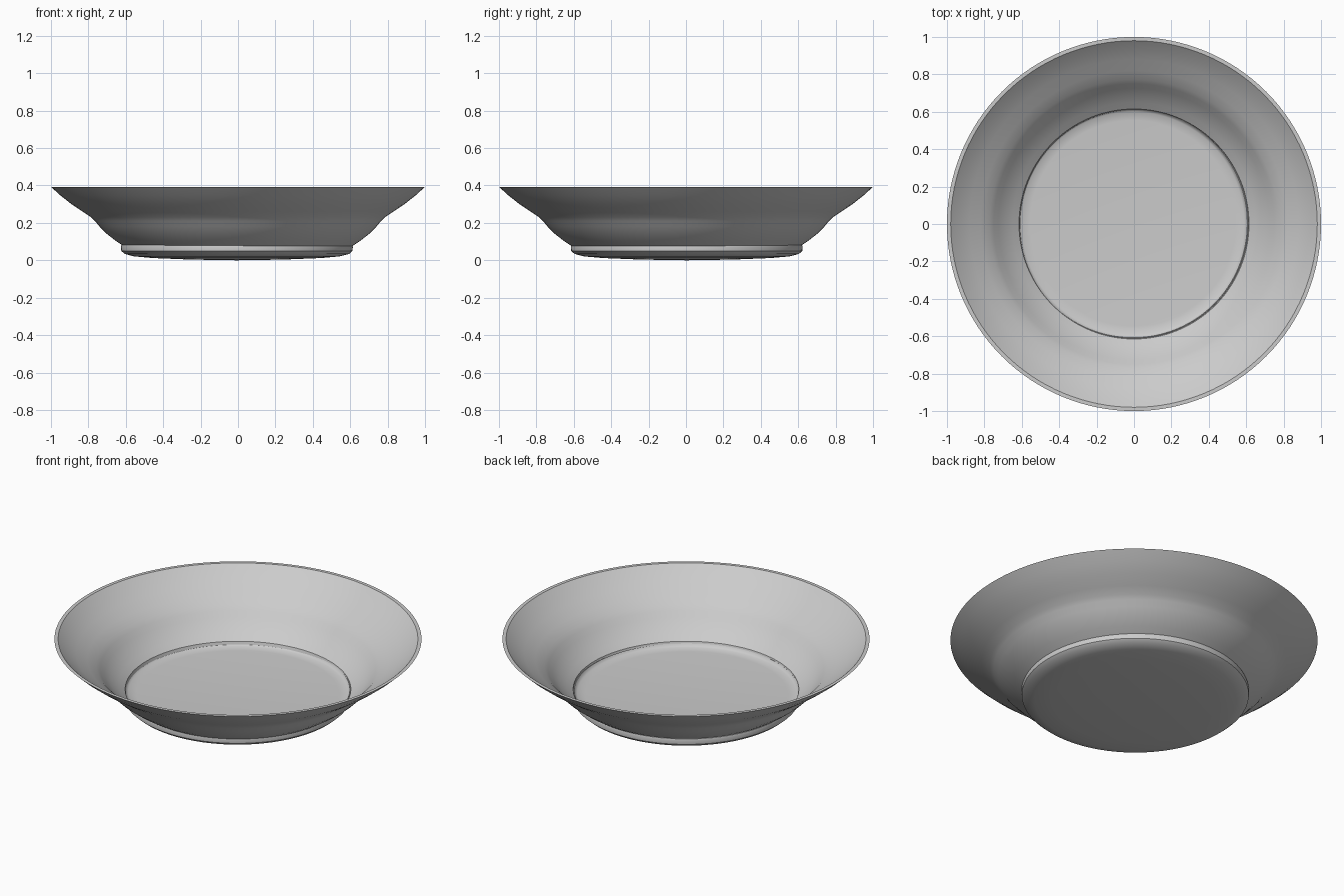
import bpy, bmesh
from math import sin, cos, tau, radians

if "Cube" in bpy.data.objects:
    bpy.data.objects.remove(bpy.data.objects["Cube"])

SEG = 128


def lathe(name, profile, offset=(0, 0), closed=False):
    """Spin an (r, z) profile around the z axis; r = 0 points become poles."""
    bm = bmesh.new()
    rings = []
    for r, z in profile:
        if r == 0:
            rings.append([bm.verts.new((0, 0, z))] * SEG)
        else:
            rings.append([bm.verts.new((r * cos(tau * i / SEG), r * sin(tau * i / SEG), z))
                          for i in range(SEG)])
    pairs = list(zip(rings, rings[1:]))
    if closed:
        pairs.append((rings[-1], rings[0]))
    for a, b in pairs:
        for i in range(SEG):
            j = (i + 1) % SEG
            bm.faces.new(dict.fromkeys((a[i], a[j], b[j], b[i])))
    bmesh.ops.recalc_face_normals(bm, faces=bm.faces)
    mesh = bpy.data.meshes.new(name)
    bm.to_mesh(mesh)
    bm.free()
    ob = bpy.data.objects.new(name, mesh)
    ob.location = (*offset, 0)
    bpy.context.collection.objects.link(ob)
    bpy.ops.object.select_all(action='DESELECT')
    ob.select_set(True)
    bpy.context.view_layer.objects.active = ob
    bpy.ops.object.shade_smooth_by_angle(angle=radians(30))
    return ob


# Curved wall: outer skin upward, flat lip, inner skin back down
wall_outer = [(0.61, 0.075), (0.655, 0.105), (0.70, 0.14), (0.74, 0.18), (0.765, 0.21),
              (0.785, 0.23), (0.83, 0.26), (0.89, 0.30), (0.95, 0.347), (1.0, 0.393)]
wall_inner = [(0.98, 0.393), (0.935, 0.352), (0.88, 0.312), (0.82, 0.272), (0.772, 0.238),
              (0.75, 0.215), (0.725, 0.187), (0.69, 0.15), (0.65, 0.118), (0.615, 0.092)]
lathe("bowl_wall", wall_outer + wall_inner, closed=True)

# Shallow base: gently domed underside, rounded side, sunken flat floor
base = [(0, 0), (0.25, 0.004), (0.45, 0.012), (0.55, 0.021), (0.60, 0.034), (0.618, 0.05),
        (0.62, 0.072), (0.617, 0.082), (0.612, 0.085), (0.606, 0.075), (0.595, 0.068),
        (0.55, 0.064), (0, 0.06)]
lathe("base_floor", base, offset=(-0.006, 0.004))
